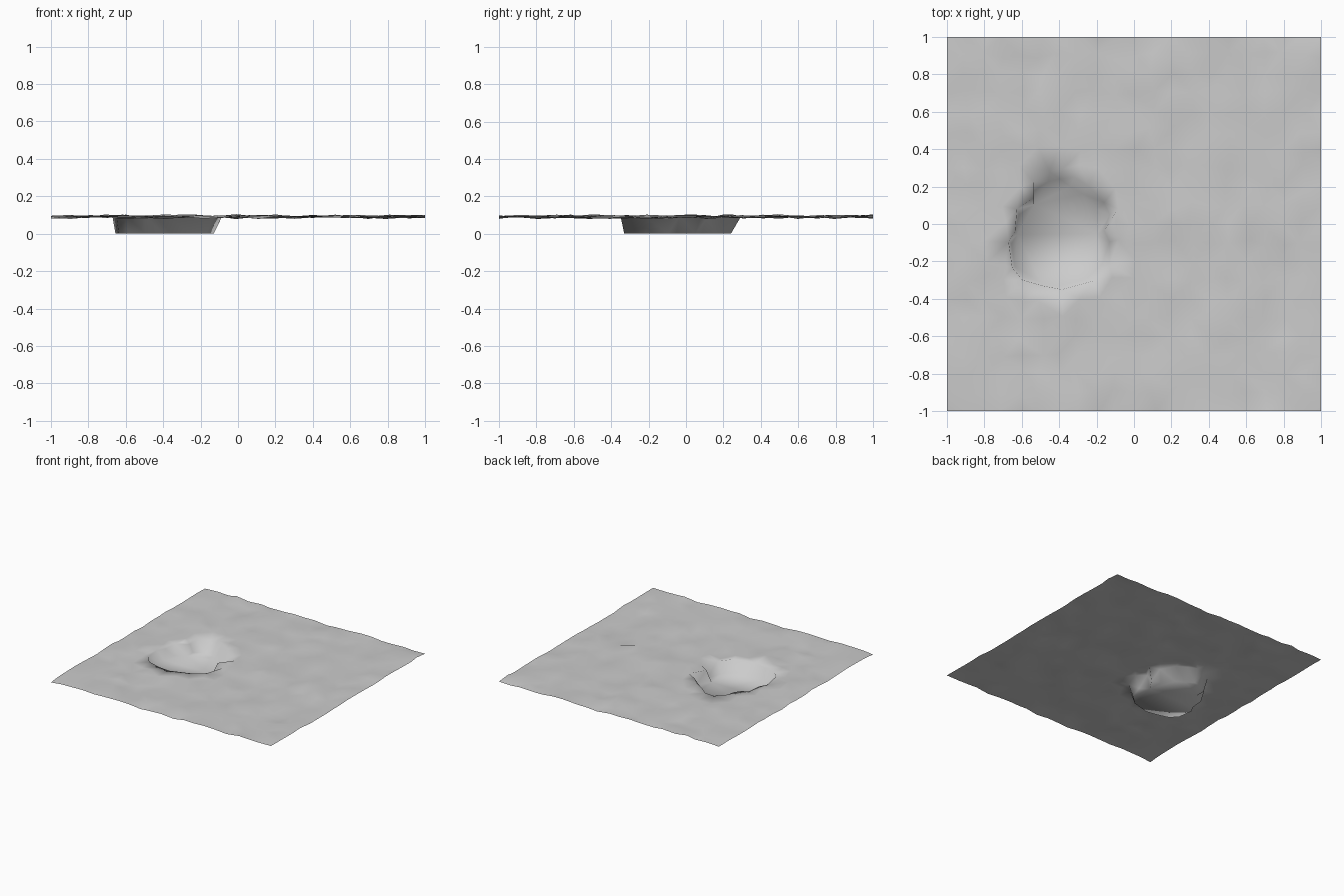
import bpy, bmesh, random
from mathutils import Vector, geometry

if "Cube" in bpy.data.objects:
    bpy.data.objects.remove(bpy.data.objects["Cube"])

random.seed(7)
N = 20            # ground cells per side
SHEET_Z = 0.091   # mean height of the ground

# Rim of the pit, counter-clockwise seen from above
rim = [Vector(p) for p in [
    (-0.38, 0.295), (-0.45, 0.28), (-0.535, 0.225), (-0.535, 0.14), (-0.625, 0.08),
    (-0.635, -0.04), (-0.67, -0.095), (-0.65, -0.235), (-0.595, -0.30),
    (-0.49, -0.33), (-0.385, -0.35), (-0.22, -0.305), (-0.13, -0.22),
    (-0.085, -0.085), (-0.16, -0.035), (-0.085, 0.08), (-0.16, 0.115),
    (-0.245, 0.205), (-0.32, 0.25)]]
R = len(rim)


def inside(p):
    """Even-odd test against the pit rim."""
    hit = False
    for a, b in zip(rim, rim[1:] + rim[:1]):
        if (a.y > p.y) != (b.y > p.y):
            if p.x < a.x + (p.y - a.y) * (b.x - a.x) / (b.y - a.y):
                hit = not hit
    return hit


def bumpy():
    """Uneven ground height."""
    return max(0.079, min(0.105, random.gauss(SHEET_Z, 0.005)))


# Ground points: jittered grid with straight outer edges, leaving the pit free
points = list(rim)
for i in range(N + 1):
    for j in range(N + 1):
        p = Vector((-1 + 2 * i / N, -1 + 2 * j / N))
        if 0 < i < N:
            p.x += random.uniform(-0.02, 0.02)
        if 0 < j < N:
            p.y += random.uniform(-0.02, 0.02)
        if not inside(p) and min((p - q).length for q in rim) > 0.045:
            points.append(p)
rim_edges = [(k, (k + 1) % R) for k in range(R)]
coords, _, tris, *_ = geometry.delaunay_2d_cdt(points, rim_edges, [], 0, 1e-5)

bm = bmesh.new()
verts = [bm.verts.new((c.x, c.y, bumpy())) for c in coords]
for t in tris:
    centre = sum((coords[k] for k in t), Vector((0, 0))) / len(t)
    if not inside(centre):
        bm.faces.new([verts[k] for k in t])

# Pit floor: the rim shrunk slightly and set on z = 0
top = [min(verts, key=lambda v, q=q: (v.co.xy - q).length) for q in rim]
floor = []
for q in rim:
    x = -0.655 + (q.x + 0.67) / 0.585 * 0.525
    y = -0.33 + (q.y + 0.35) / 0.645 * 0.57
    floor.append(bm.verts.new((x, y, 0)))

# Pit walls, facing inwards
for a, b in rim_edges:
    bm.faces.new((top[a], floor[a], floor[b], top[b]))
bottom = bm.faces.new(floor)
bmesh.ops.recalc_face_normals(bm, faces=bm.faces)
bm.normal_update()
if bottom.normal.z < 0:
    bmesh.ops.reverse_faces(bm, faces=bm.faces)
bmesh.ops.triangulate(bm, faces=bm.faces)
for f in bm.faces:
    f.smooth = True

mesh = bpy.data.meshes.new("ground_with_pit")
bm.to_mesh(mesh)
bm.free()
grey = bpy.data.materials.new("light grey")
grey.diffuse_color = (0.6, 0.6, 0.6, 1)
grey.use_nodes = True
grey.node_tree.nodes["Principled BSDF"].inputs["Base Color"].default_value = grey.diffuse_color
mesh.materials.append(grey)
ground = bpy.data.objects.new("ground_with_pit", mesh)
bpy.context.collection.objects.link(ground)
